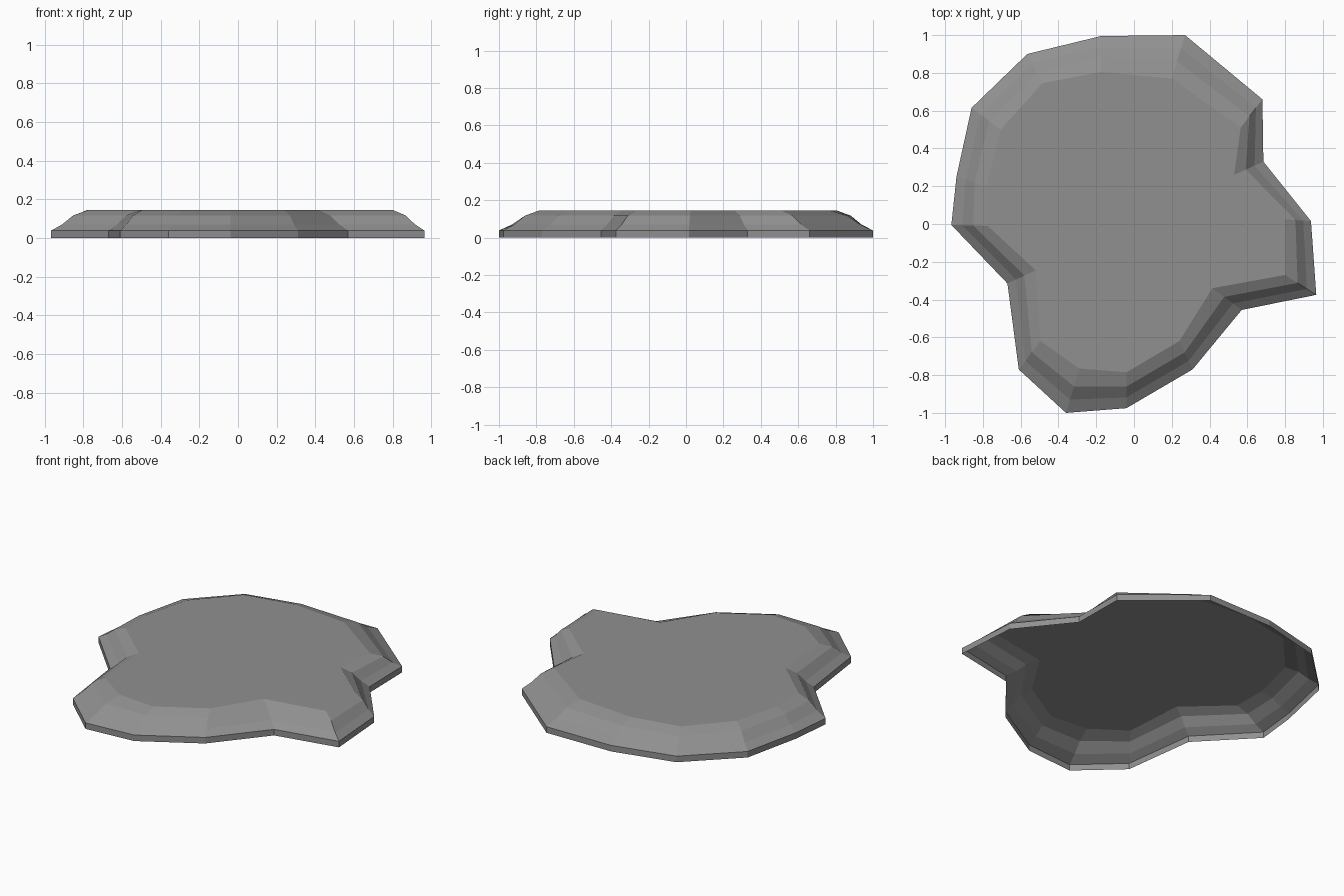
import bpy
import bmesh
from mathutils import Vector

if "Cube" in bpy.data.objects:
    bpy.data.objects.remove(bpy.data.objects["Cube"])

# Outline at the foot of the slab, clockwise from the back edge
RIM = [(0.27, 1.0), (0.68, 0.66), (0.685, 0.33), (0.937, 0.015),
       (0.965, -0.375), (0.57, -0.455), (0.31, -0.77), (-0.04, -0.975),
       (-0.36, -1.0), (-0.61, -0.77), (-0.67, -0.315), (-0.967, -0.005),
       (-0.94, 0.25), (-0.86, 0.615), (-0.565, 0.9), (-0.175, 0.995)]
# Matching outline of the flat top
TOP = [(0.2, 0.77), (0.565, 0.51), (0.53, 0.26), (0.80, 0.025),
       (0.80, -0.27), (0.415, -0.34), (0.24, -0.62), (-0.04, -0.785),
       (-0.29, -0.765), (-0.495, -0.62), (-0.52, -0.245), (-0.775, -0.01),
       (-0.78, 0.2), (-0.705, 0.5), (-0.485, 0.745), (-0.175, 0.805)]
# Edge profile: (blend from rim to top outline, height)
PROFILE = [(0, 0), (0, 0.038), (0.3, 0.070), (0.6, 0.117), (1, 0.145)]

bm = bmesh.new()
rings = []
for t, z in PROFILE:
    ring = []
    for a, b in zip(RIM, TOP):
        p = Vector(a).lerp(Vector(b), t)
        ring.append(bm.verts.new((p.x, p.y, z)))
    rings.append(ring)

# Sloping sides, open underneath
n = len(RIM)
for low, high in zip(rings, rings[1:]):
    for i in range(n):
        j = (i + 1) % n
        bm.faces.new((low[j], low[i], high[i], high[j]))

# Flat top
bm.faces.new(rings[-1][::-1])

mesh = bpy.data.meshes.new("rock_slab")
bm.to_mesh(mesh)
bm.free()
slab = bpy.data.objects.new("rock_slab", mesh)
bpy.context.collection.objects.link(slab)

# Dark grey stone
stone = bpy.data.materials.new("dark_stone")
stone.diffuse_color = (0.28, 0.28, 0.28, 1)
stone.use_nodes = True
stone.node_tree.nodes["Principled BSDF"].inputs["Base Color"].default_value = stone.diffuse_color
mesh.materials.append(stone)
